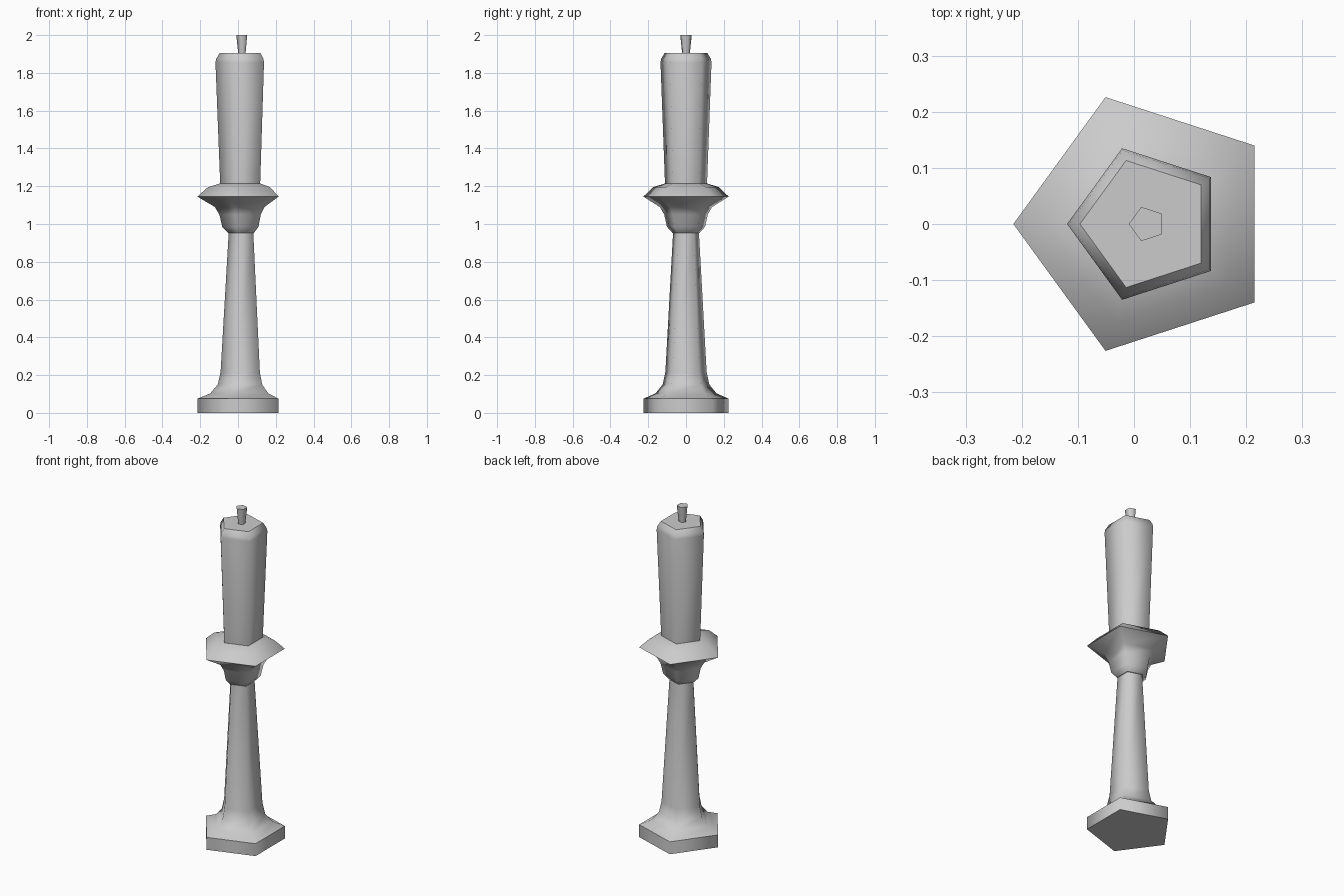
import bpy, bmesh
from math import cos, sin, pi

if "Cube" in bpy.data.objects:
    bpy.data.objects.remove(bpy.data.objects["Cube"])

SIDES = 5
CX = 0.0227  # axis offset so the pentagon's bounds are centred on x


def lathe(name, profile, hard=()):
    """Five-sided turned part from (radius, z) rings; 'hard' rings stay sharp."""
    bm = bmesh.new()
    rings = []
    for r, z in profile:
        rings.append([bm.verts.new((CX + r * cos(pi + 2 * pi * i / SIDES),
                                    r * sin(pi + 2 * pi * i / SIDES), z))
                      for i in range(SIDES)])
    for a, b in zip(rings, rings[1:]):
        for i in range(SIDES):
            j = (i + 1) % SIDES
            bm.faces.new((a[i], a[j], b[j], b[i]))
    bm.faces.new(rings[0][::-1])
    bm.faces.new(rings[-1])
    for f in bm.faces:
        f.smooth = True
    last = len(rings) - 1
    for k in {0, last, *hard}:
        for i in range(SIDES):
            bm.edges.get((rings[k][i], rings[k][(i + 1) % SIDES])).smooth = False
    mesh = bpy.data.meshes.new(name)
    bm.to_mesh(mesh)
    bm.free()
    obj = bpy.data.objects.new(name, mesh)
    bpy.context.collection.objects.link(obj)
    return obj


# Foot plate flaring into the tapered stem
lathe("base_and_stem", [(0.2377, 0), (0.2377, 0.075), (0.170, 0.103),
                        (0.130, 0.15), (0.115, 0.215), (0.072, 0.953)], hard=(1,))

# Cup with flared drip rim
lathe("drip_cup", [(0.076, 0.953), (0.106, 0.985), (0.121, 1.05),
                   (0.145, 1.09), (0.2377, 1.145), (0.182, 1.195),
                   (0.117, 1.215)], hard=(4,))

# Candle, widening upward with a bevelled top
lathe("candle", [(0.117, 1.213), (0.142, 1.855), (0.138, 1.875), (0.119, 1.905)])

# Wick
lathe("wick", [(0.021, 1.90), (0.032, 2.0)])
